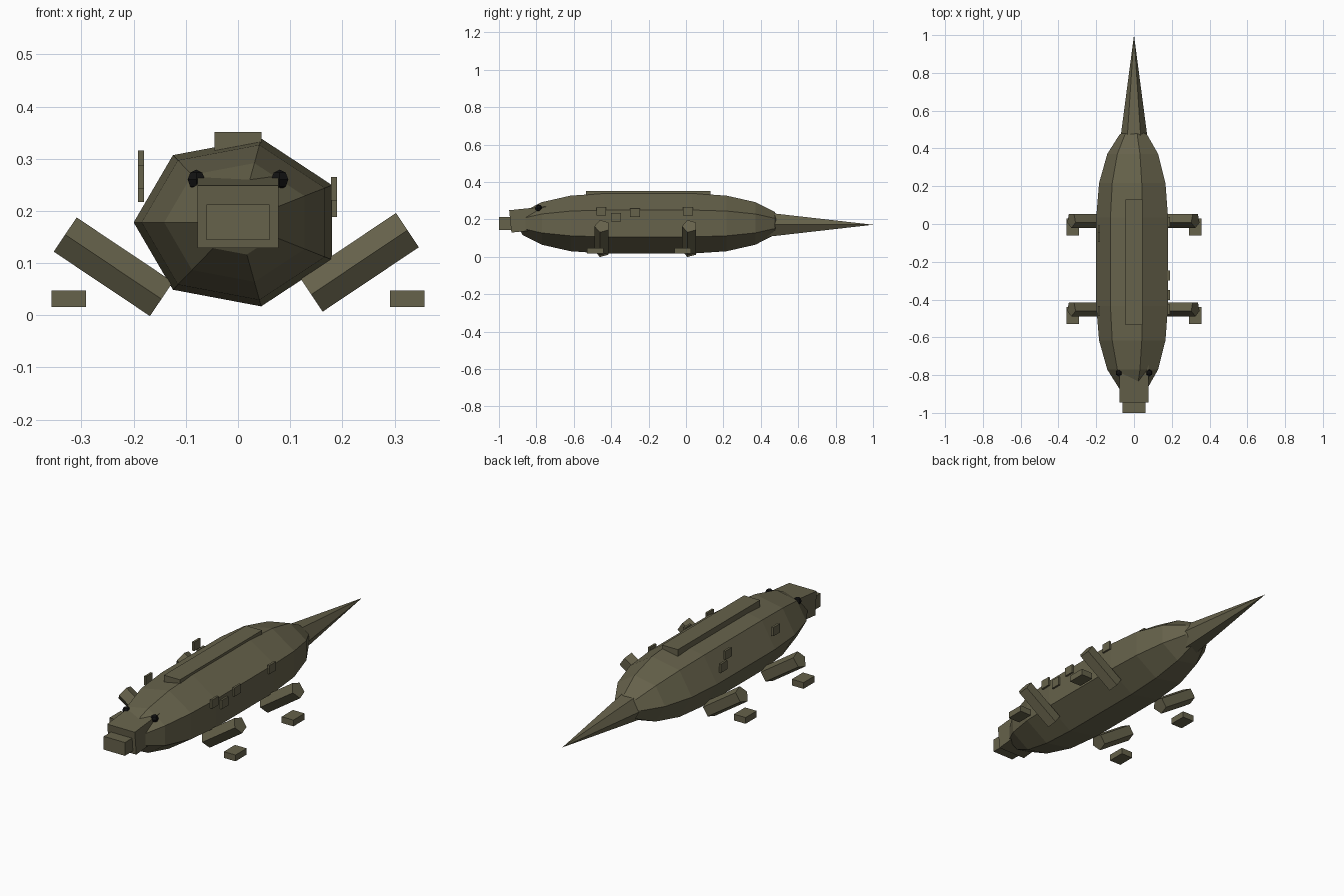
import bpy, bmesh, math
from mathutils import Vector, Matrix

if "Cube" in bpy.data.objects:
    bpy.data.objects.remove(bpy.data.objects["Cube"])


def material(name, col):
    m = bpy.data.materials.new(name)
    m.diffuse_color = (*col, 1)
    m.use_nodes = True
    m.node_tree.nodes["Principled BSDF"].inputs["Base Color"].default_value = m.diffuse_color
    return m


OLIVE = material("olive hide", (0.133, 0.122, 0.070))
BLACK = material("eye black", (0.006, 0.006, 0.006))


def finish(name, bm, mat=OLIVE):
    bmesh.ops.recalc_face_normals(bm, faces=bm.faces)
    me = bpy.data.meshes.new(name)
    bm.to_mesh(me)
    bm.free()
    me.materials.append(mat)
    ob = bpy.data.objects.new(name, me)
    bpy.context.collection.objects.link(ob)
    return ob


def box(name, centre, size, tilt=0.0):
    bm = bmesh.new()
    bmesh.ops.create_cube(bm, size=1)
    mat = Matrix.Translation(centre) @ Matrix.Rotation(tilt, 4, 'X') @ Matrix.Diagonal((*size, 1))
    bmesh.ops.transform(bm, matrix=mat, verts=bm.verts)
    return finish(name, bm)


def loft(name, rings, caps=True, tips=(None, None)):
    """Skin rings of points; close the ends with tip points or flat faces."""
    bm = bmesh.new()
    rs = [[bm.verts.new(p) for p in r] for r in rings]
    n = len(rs[0])
    for a, b in zip(rs, rs[1:]):
        for i in range(n):
            j = (i + 1) % n
            bm.faces.new((a[i], a[j], b[j], b[i]))
    for ring, tip in ((rs[0], tips[0]), (rs[-1], tips[1])):
        if tip is None:
            bm.faces.new(ring)
        else:
            t = bm.verts.new(tip)
            for i in range(n):
                bm.faces.new((ring[i], ring[(i + 1) % n], t))
    return finish(name, bm)


def ring(n, y, rx, rz, z, start=0.0):
    return [(rx * math.cos(start + k * math.tau / n), y,
             z + rz * math.sin(start + k * math.tau / n)) for k in range(n)]


# Body: seven-sided capsule lying along y
BY, BZ, HALF, CAP = -0.2, 0.178, 0.235, 0.475
rings = []
for side in (-1, 1):
    steps = (1, 2, 3, 4) if side < 0 else (4, 3, 2, 1)
    for s in steps:
        t = math.radians(22.5 * s)
        rings.append(ring(7, BY + side * (HALF + CAP * math.cos(t)),
                          0.2 * math.sin(t), 0.165 * math.sin(t), BZ, math.pi))
loft("body", rings, tips=((0, BY - HALF - CAP, BZ), (0, BY + HALF + CAP, BZ)))

# Tail: six-sided spike
loft("tail", [ring(6, 0.40, 0.079, 0.079, 0.171)], tips=(None, (0, 1.0, 0.171)))

# Head, snout and back ridge
box("head", (0, -0.84, 0.199), (0.156, 0.2, 0.12), 0.1)
box("snout", (0, -0.95, 0.178), (0.12, 0.1, 0.068))
box("back_ridge", (0, -0.202, 0.331), (0.09, 0.664, 0.04))

# Eyes
for side, label in ((-1, "left"), (1, "right")):
    bm = bmesh.new()
    bmesh.ops.create_uvsphere(bm, u_segments=6, v_segments=4, radius=0.019)
    bmesh.ops.translate(bm, vec=(side * 0.08, -0.788, 0.26), verts=bm.verts)
    finish(label + "_eye", bm, BLACK)

# Legs (five-sided prisms splayed outwards) and feet
for side, label, lx, lz in ((-1, "left", 0.239, 0.093), (1, "right", 0.2325, 0.1015)):
    a = math.radians(33.8)
    d = Vector((side * math.cos(a), 0, math.sin(a)))
    n = Vector((-side * math.sin(a), 0, math.cos(a)))
    for end, y in (("front", -0.448), ("rear", 0.02)):
        c = Vector((side * lx, y, lz))
        prism = []
        for h in (-0.111, 0.111):
            prism.append([c + d * h + 0.0415 * (math.sin(t) * n + math.cos(t) * Vector((0, -1, 0)))
                          for t in (k * math.tau / 5 for k in range(5))])
        loft(f"{end}_{label}_leg", prism)
        box(f"{end}_{label}_foot", (side * 0.324, y - 0.037, 0.032), (0.066, 0.09, 0.032))

# Small scale plates on the flanks
scales = [(0.184, -0.453, 0.243), (0.184, -0.375, 0.211), (0.184, -0.273, 0.236),
          (0.184, 0.011, 0.243), (-0.186, -0.07, 0.293), (-0.186, -0.035, 0.24),
          (-0.186, -0.46, 0.266)]
for i, p in enumerate(scales):
    box(f"flank_scale_{i + 1}", p, (0.011, 0.053, 0.045))
